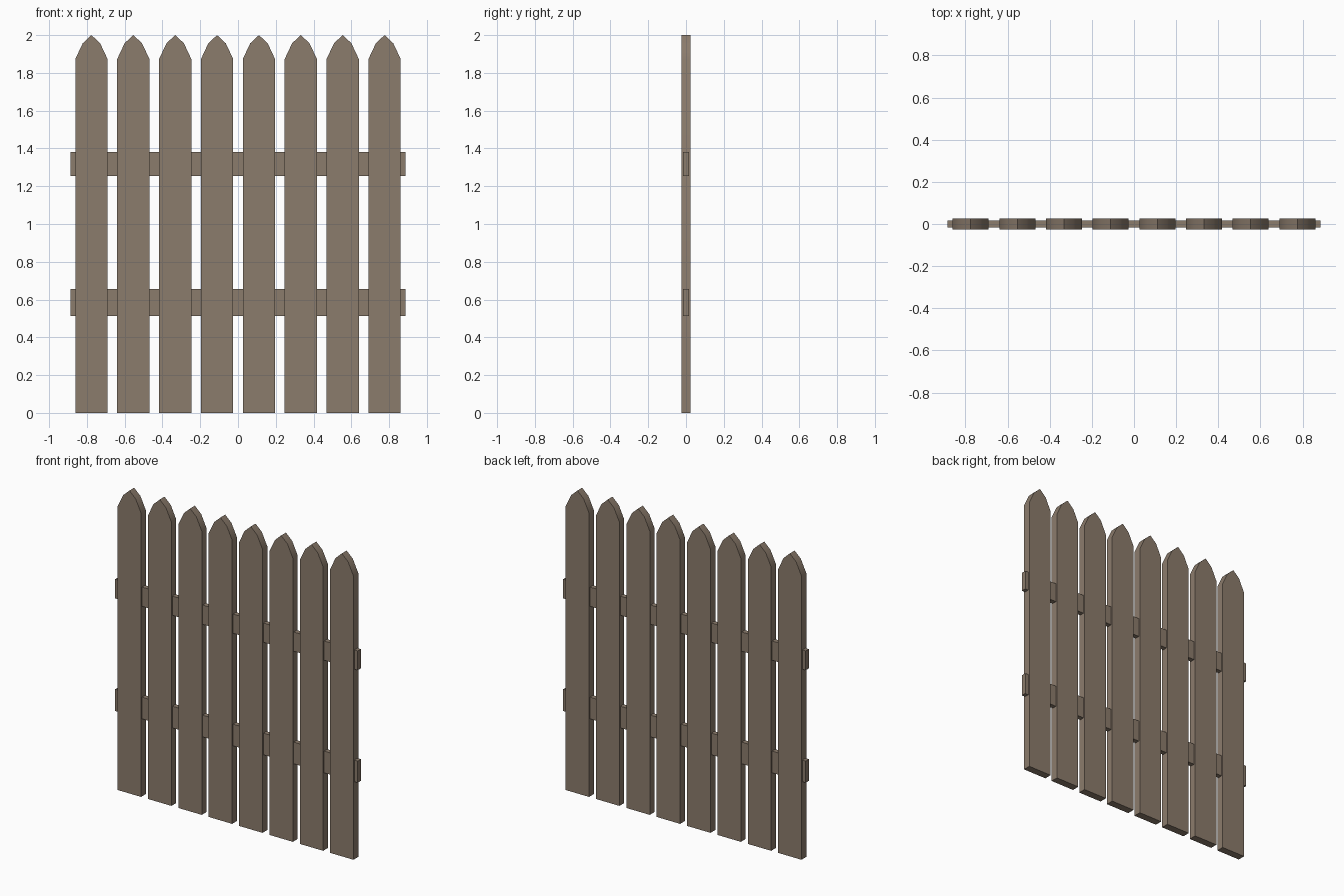
import bpy, bmesh, math

if "Cube" in bpy.data.objects:
    bpy.data.objects.remove(bpy.data.objects["Cube"])

wood = bpy.data.materials.new("wood")
wood.diffuse_color = (0.26, 0.20, 0.15, 1)
wood.use_nodes = True
wood.node_tree.nodes["Principled BSDF"].inputs["Base Color"].default_value = wood.diffuse_color

PITCH, HALF_W, HALF_D = 0.2217, 0.0855, 0.025


def add_prism(name, outline, half_depth):
    """Extrude an x-z outline symmetrically along y."""
    bm = bmesh.new()
    front = bm.faces.new([bm.verts.new((x, -half_depth, z)) for x, z in outline])
    ext = bmesh.ops.extrude_face_region(bm, geom=[front], use_keep_orig=True)
    moved = [v for v in ext["geom"] if isinstance(v, bmesh.types.BMVert)]
    bmesh.ops.translate(bm, verts=moved, vec=(0, 2 * half_depth, 0))
    bmesh.ops.recalc_face_normals(bm, faces=bm.faces[:])
    mesh = bpy.data.meshes.new(name)
    bm.to_mesh(mesh)
    bm.free()
    mesh.materials.append(wood)
    obj = bpy.data.objects.new(name, mesh)
    bpy.context.collection.objects.link(obj)
    return obj


# Pickets with a pointed, softly arched top
picket_outline = [(-HALF_W, 0), (HALF_W, 0), (HALF_W, 1.873), (0.046, 1.957),
                  (0, 2.0), (-0.046, 1.957), (-HALF_W, 1.873)]
for i in range(8):
    picket = add_prism(f"picket_{i + 1}", picket_outline, HALF_D)
    picket.location.x = (i - 3.5) * PITCH
    bpy.ops.object.select_all(action='DESELECT')
    picket.select_set(True)
    bpy.context.view_layer.objects.active = picket
    bpy.ops.object.shade_smooth_by_angle(angle=math.radians(30))

# Horizontal rails running through the pickets
for name, z0, z1 in (("lower_rail", 0.512, 0.655), ("upper_rail", 1.255, 1.382)):
    add_prism(name, [(-0.886, z0), (0.886, z0), (0.886, z1), (-0.886, z1)], 0.016)
